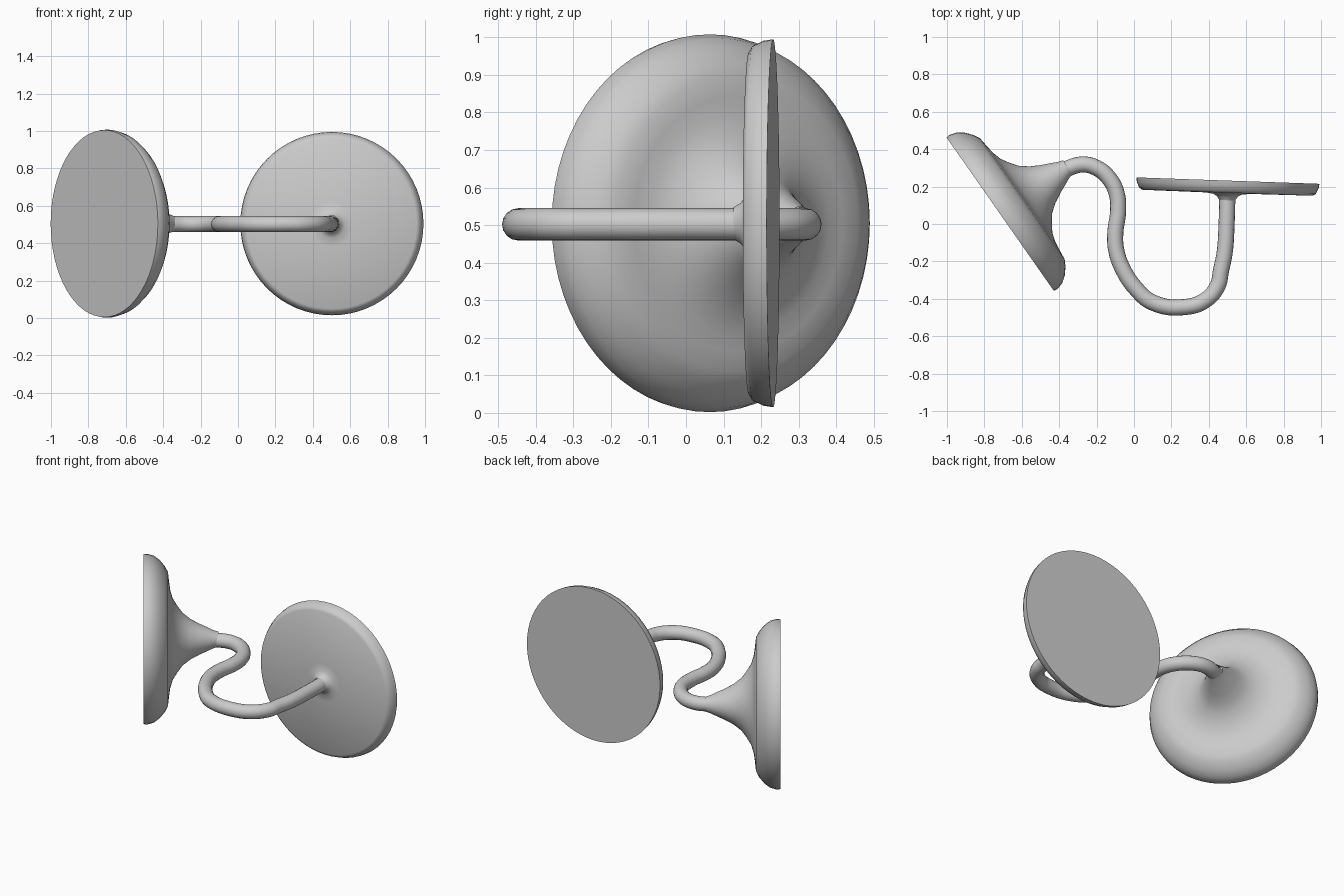
import bpy, bmesh, math
from mathutils import Vector, Matrix

if "Cube" in bpy.data.objects:
    bpy.data.objects.remove(bpy.data.objects["Cube"])


def lathe(name, profile, centre, axis, steps=64):
    """Spin (radius, height) points round an axis that starts at centre."""
    bm = bmesh.new()
    verts = [bm.verts.new((r, 0, t)) for r, t in profile]
    edges = [bm.edges.new(p) for p in zip(verts, verts[1:])]
    bmesh.ops.spin(bm, geom=verts + edges, cent=(0, 0, 0), axis=(0, 0, 1),
                   angle=math.tau, steps=steps)
    bmesh.ops.remove_doubles(bm, verts=bm.verts, dist=1e-4)
    bmesh.ops.recalc_face_normals(bm, faces=bm.faces)
    turn = Vector(axis).to_track_quat('Z', 'Y').to_matrix().to_4x4()
    bm.transform(Matrix.Translation(centre) @ turn)
    mesh = bpy.data.meshes.new(name)
    bm.to_mesh(mesh)
    bm.free()
    obj = bpy.data.objects.new(name, mesh)
    bpy.context.collection.objects.link(obj)
    smooth(obj)
    return obj


def smooth(obj):
    bpy.ops.object.select_all(action='DESELECT')
    obj.select_set(True)
    bpy.context.view_layer.objects.active = obj
    bpy.ops.object.shade_smooth_by_angle(angle=math.radians(40))


Z = 0.505

# Flared trumpet foot, flat side facing front left
flare = [(0, 0), (0.5, 0), (0.503, 0.02), (0.492, 0.06), (0.466, 0.095),
         (0.43, 0.125), (0.395, 0.144), (0.34, 0.15), (0.29, 0.157),
         (0.24, 0.172), (0.195, 0.2), (0.155, 0.23), (0.12, 0.275),
         (0.092, 0.327), (0.073, 0.37), (0.054, 0.41), (0.044, 0.44)]
lathe("flared_foot", flare, (-0.715, 0.052, Z), (0.819, 0.573, 0))

# Thin disc with bevelled rim and a small fillet where the rod meets it
disc = [(0, 0), (0.49, 0), (0.486, 0.025), (0.472, 0.055), (0.455, 0.065),
        (0.12, 0.067), (0.075, 0.073), (0.055, 0.085), (0.043, 0.105)]
lathe("flat_disc", disc, (0.502, 0.232, Z), (-0.035, -1, 0))

# S-shaped round rod joining the two
path = [(-0.38, 0.287), (-0.28, 0.318), (-0.2, 0.3), (-0.13, 0.24),
        (-0.092, 0.16), (-0.085, 0.07), (-0.1, -0.05), (-0.095, -0.14),
        (-0.06, -0.24), (0.01, -0.345), (0.1, -0.42), (0.28, -0.443),
        (0.385, -0.405), (0.447, -0.33), (0.465, -0.25), (0.485, -0.15),
        (0.495, 0), (0.5, 0.18)]
curve = bpy.data.curves.new("curved_rod", 'CURVE')
curve.dimensions = '3D'
curve.bevel_depth = 0.043
curve.bevel_resolution = 6
curve.resolution_u = 6
spline = curve.splines.new('BEZIER')
spline.bezier_points.add(len(path) - 1)
for p, (x, y) in zip(spline.bezier_points, path):
    p.co = (x, y, Z - 0.003)
    p.handle_left_type = p.handle_right_type = 'AUTO'
rod = bpy.data.objects.new("curved_rod", curve)
bpy.context.collection.objects.link(rod)
bpy.ops.object.select_all(action='DESELECT')
rod.select_set(True)
bpy.context.view_layer.objects.active = rod
bpy.ops.object.convert(target='MESH')
smooth(bpy.context.view_layer.objects.active)
